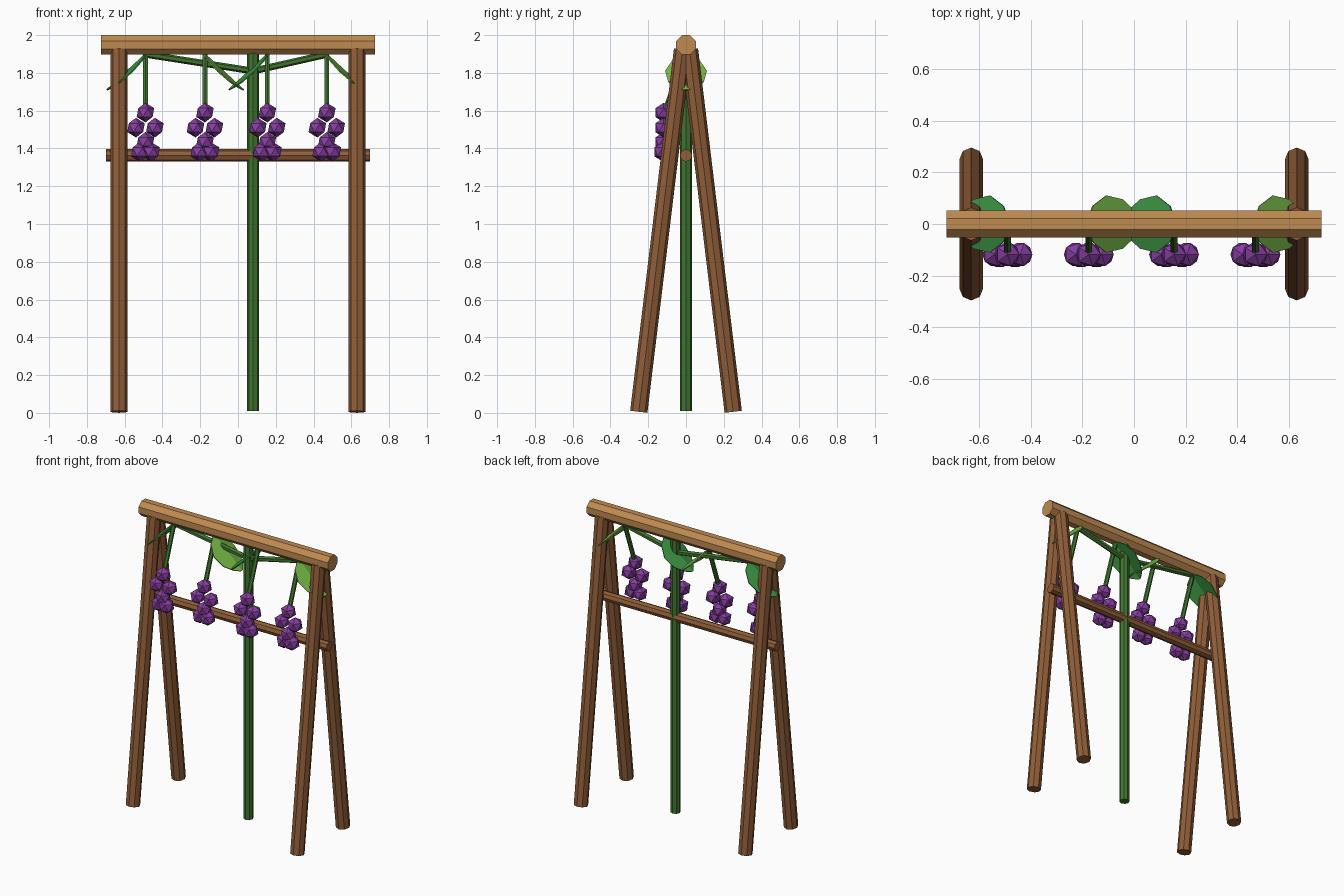
import bpy, bmesh
from mathutils import Vector, Matrix
from math import radians

if "Cube" in bpy.data.objects:
    bpy.data.objects.remove(bpy.data.objects["Cube"])


def material(name, srgb):
    m = bpy.data.materials.new(name)
    m.diffuse_color = [c ** 2.2 for c in srgb] + [1]
    m.use_nodes = True
    m.node_tree.nodes["Principled BSDF"].inputs["Base Color"].default_value = m.diffuse_color
    return m


TAN = material("light_wood", (0.74, 0.54, 0.32))
BROWN = material("dark_wood", (0.56, 0.37, 0.23))
VINE = material("vine_green", (0.26, 0.46, 0.2))
GRAPE = material("grape_purple", (0.52, 0.25, 0.62))
LEAVES = [material("leaf_green", (0.25, 0.58, 0.27)),
          material("leaf_light_green", (0.46, 0.72, 0.29))]


def finish(name, bm, mat):
    mesh = bpy.data.meshes.new(name)
    bmesh.ops.recalc_face_normals(bm, faces=bm.faces)
    bm.to_mesh(mesh)
    bm.free()
    mesh.materials.append(mat)
    ob = bpy.data.objects.new(name, mesh)
    bpy.context.collection.objects.link(ob)
    return ob


def pole(name, a, b, r, mat, sides=8, twist=0):
    a, b = Vector(a), Vector(b)
    d = b - a
    bm = bmesh.new()
    mtx = (Matrix.Translation((a + b) / 2) @ d.to_track_quat('Z', 'Y').to_matrix().to_4x4()
           @ Matrix.Rotation(radians(twist), 4, 'Z'))
    bmesh.ops.create_cone(bm, cap_ends=True, segments=sides, radius1=r, radius2=r,
                          depth=d.length, matrix=mtx)
    return finish(name, bm, mat)


# Wooden frame
pole("top_beam", (-0.725, 0, 1.948), (0.725, 0, 1.948), 0.056, TAN, 8, 22.5)
pole("cross_bar", (-0.7, 0, 1.363), (0.7, 0, 1.363), 0.033, BROWN)
for sx, side in ((-1, "left"), (1, "right")):
    for sy, end in ((-1, "front"), (1, "back")):
        pole(f"{side}_{end}_leg", (sx * 0.63, sy * 0.25, 0.006),
             (sx * 0.63, sy * 0.018, 1.925), 0.046, BROWN)

# Vine trunk and side branches
pole("vine_trunk", (0.08, 0, 0.01), (0.08, 0, 1.91), 0.032, VINE)
pole("left_branch", (0.08, 0, 1.81), (-0.5, 0, 1.9), 0.018, VINE, 6)
pole("right_branch", (0.08, 0, 1.81), (0.48, 0, 1.9), 0.018, VINE, 6)

# Grape bunches on hanging stems
BUNCH = [(0, 0, 1.59), (-0.05, 0, 1.51), (0.05, 0, 1.51),
         (0, 0, 1.435), (-0.03, -0.005, 1.382), (0.03, -0.005, 1.382)]
XS = (-0.49, -0.175, 0.155, 0.47)
for i, x in enumerate(XS, 1):
    pole(f"grape_stem_{i}", (x, 0, 1.9), (x, -0.11, 1.6), 0.015, VINE, 6)
    bm = bmesh.new()
    for gx, gy, gz in BUNCH:
        bmesh.ops.create_icosphere(bm, subdivisions=1, radius=0.052,
                                   matrix=Matrix.Translation((x + gx, gy - 0.118, gz)))
    finish(f"grape_bunch_{i}", bm, GRAPE)

# Drooping folded leaves: (fraction of length, half width)
LEAF = [(0, 0.02), (0.12, 0.07), (0.4, 0.11), (0.7, 0.095), (0.9, 0.05), (1, 0.008)]
for i, (x, s) in enumerate(zip(XS, (-1, 1, -1, 1))):
    bm = bmesh.new()
    rows = []
    for t, w in LEAF:
        cx, cz = x + s * 0.205 * t, 1.9 - 0.19 * t
        drop = 0.2 * w
        rows.append([bm.verts.new((cx - s * drop * 0.7, -w, cz - drop * 0.7)),
                     bm.verts.new((cx, 0, cz)),
                     bm.verts.new((cx - s * drop * 0.7, w, cz - drop * 0.7))])
    for a, b in zip(rows, rows[1:]):
        for k in (0, 1):
            bm.faces.new((a[k], a[k + 1], b[k + 1], b[k]))
    leaf = finish(f"leaf_{i + 1}", bm, LEAVES[i % 2])
    solid = leaf.modifiers.new("thickness", 'SOLIDIFY')
    solid.thickness = 0.006
    solid.offset = 0
